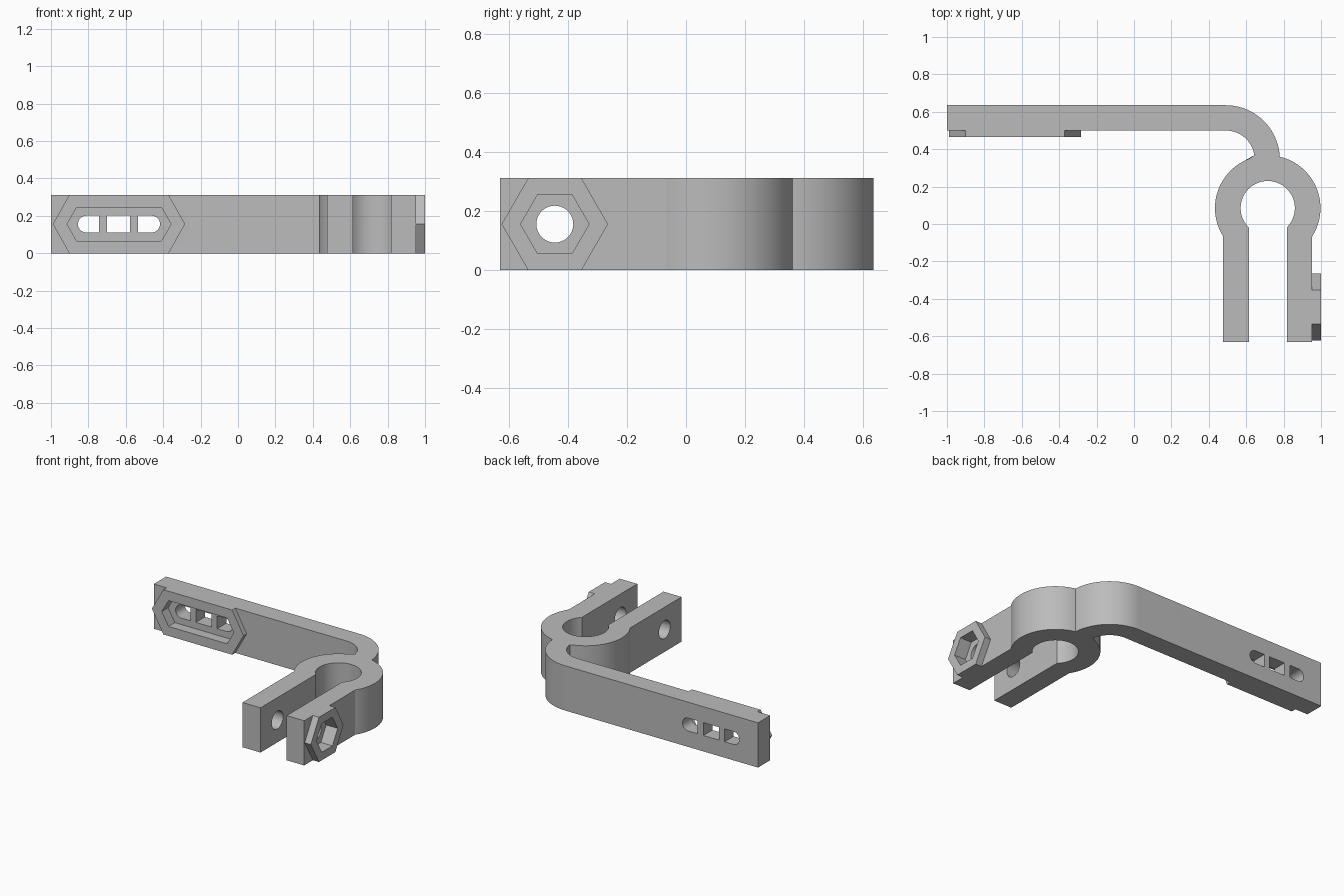
import bpy, bmesh
from math import sin, cos, radians
from mathutils import Vector

if "Cube" in bpy.data.objects:
    bpy.data.objects.remove(bpy.data.objects["Cube"], do_unlink=True)

H = 0.312          # height of the whole bracket
MID = H / 2

grey = bpy.data.materials.new("plain grey")
grey.use_nodes = True
COLOUR = (0.5, 0.5, 0.5, 1)
grey.diffuse_color = COLOUR
grey.node_tree.nodes["Principled BSDF"].inputs["Base Color"].default_value = COLOUR


def arc(cx, cy, r, start, end, steps=24):
    angles = [radians(start + (end - start) * i / steps) for i in range(steps + 1)]
    return [(cx + r * cos(a), cy + r * sin(a)) for a in angles]


def long_hex(x0, x1, half, slant):
    """Six-sided outline with a point at each end."""
    return [(x0, MID), (x0 + slant, MID - half), (x1 - slant, MID - half),
            (x1, MID), (x1 - slant, MID + half), (x0 + slant, MID + half)]


def prism(name, outline, axis, low, high):
    """Extrude a 2D outline along one axis."""
    place = {"x": lambda u, v, w: (w, u, v),
             "y": lambda u, v, w: (u, w, v),
             "z": lambda u, v, w: (u, v, w)}[axis]
    bm = bmesh.new()
    face = bm.faces.new([bm.verts.new(place(u, v, low)) for u, v in outline])
    grown = bmesh.ops.extrude_face_region(bm, geom=[face])["geom"]
    shift = Vector(place(0, 0, high - low))
    bmesh.ops.translate(bm, vec=shift,
                        verts=[g for g in grown if isinstance(g, bmesh.types.BMVert)])
    bmesh.ops.recalc_face_normals(bm, faces=bm.faces)
    mesh = bpy.data.meshes.new(name)
    bm.to_mesh(mesh)
    bm.free()
    mesh.materials.append(grey)
    obj = bpy.data.objects.new(name, mesh)
    bpy.context.collection.objects.link(obj)
    return obj


def cut(target, cutters):
    bpy.context.view_layer.objects.active = target
    for cutter in cutters:
        mod = target.modifiers.new("cut", "BOOLEAN")
        mod.operation = "DIFFERENCE"
        mod.solver = "EXACT"
        mod.object = cutter
        bpy.ops.object.modifier_apply(modifier=mod.name)


# Arm, bend, clamp ring and two legs as one continuous outline
RING = (0.715, 0.085)
BEND = (0.49, 0.345)
outline = [(-1, 0.5), *arc(*BEND, 0.155, 90, 4.8),
           *arc(*RING, 0.282, 104.4, 212, 36),
           (0.476, -0.63), (0.615, -0.63),
           *arc(*RING, 0.145, 226.4, -45.3, 48),
           (0.817, -0.63), (0.952, -0.63),
           *arc(*RING, 0.282, -32.8, 76.6, 36),
           *arc(*BEND, 0.29, 3, 90), (-1, 0.635)]
body = prism("bracket_body", outline, "z", 0, H)

# Raised collars on the arm and on the outer leg
arm_boss = prism("arm_collar", long_hex(-0.99, -0.283, MID, 0.088), "y", 0.465, 0.5)
nut_y = -0.444
leg_boss = prism("leg_nut_collar", long_hex(nut_y - 0.18, nut_y + 0.18, MID, 0.09),
                 "x", 0.952, 0.999)

# Recesses, bolt hole and the three slots
arm_recess = prism("arm_recess_cutter", long_hex(-0.914, -0.358, 0.09, 0.052),
                   "y", 0.4, 0.535)
nut_recess = prism("nut_recess_cutter", long_hex(nut_y - 0.116, nut_y + 0.116, 0.1, 0.058),
                   "x", 0.91, 1.1)
bolt_hole = prism("bolt_hole_cutter", arc(nut_y, MID, 0.0625, 0, 350, 35), "x", 0.4, 1.1)
R = 0.045
slots = [
    [*arc(-0.811, MID, R, 90, 270, 16), (-0.743, MID - R), (-0.743, MID + R)],
    [(-0.7, MID - R), (-0.578, MID - R), (-0.578, MID + R), (-0.7, MID + R)],
    [*arc(-0.462, MID, R, -90, 90, 16), (-0.535, MID + R), (-0.535, MID - R)],
]
slot_cutters = [prism("slot_cutter", s, "y", 0.4, 0.7) for s in slots]

cut(body, [arm_recess, nut_recess, bolt_hole, *slot_cutters])
cut(arm_boss, [arm_recess])
cut(leg_boss, [nut_recess])
for cutter in [arm_recess, nut_recess, bolt_hole, *slot_cutters]:
    bpy.data.objects.remove(cutter, do_unlink=True)

# Smooth curves, crisp edges
for obj in (body, arm_boss, leg_boss):
    bpy.ops.object.select_all(action="DESELECT")
    obj.select_set(True)
    bpy.context.view_layer.objects.active = obj
    bpy.ops.object.shade_smooth_by_angle(angle=radians(25))
